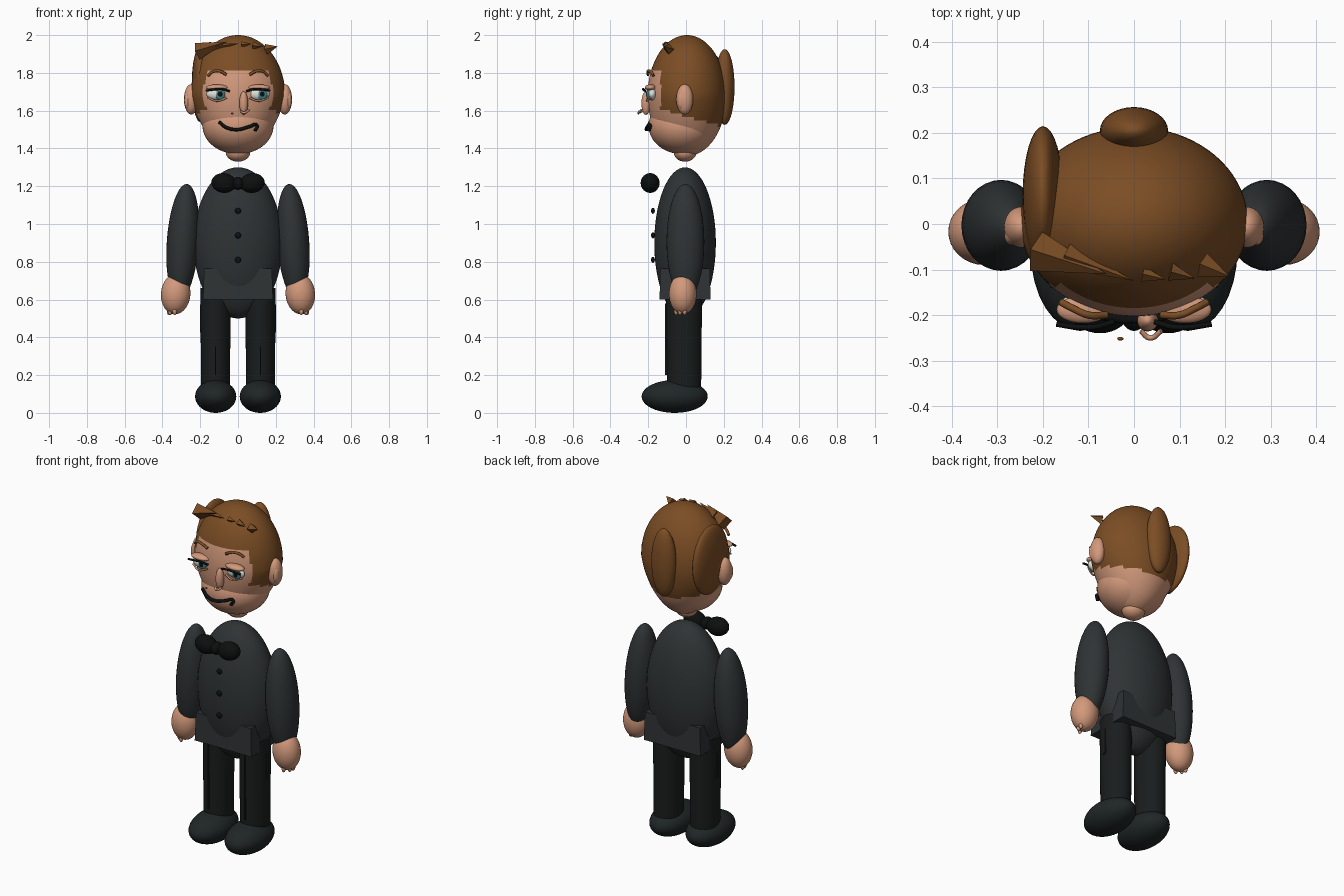
import bpy, bmesh, math
from mathutils import Matrix, Vector, Euler

if "Cube" in bpy.data.objects:
    bpy.data.objects.remove(bpy.data.objects["Cube"])


def material(name, r, g, b):
    m = bpy.data.materials.new(name)
    m.diffuse_color = (r, g, b, 1)
    m.use_nodes = True
    m.node_tree.nodes["Principled BSDF"].inputs["Base Color"].default_value = m.diffuse_color
    return m


SKIN = material("skin", .65, .32, .20)
HAIR = material("hair", .20, .075, .018)
SUIT = material("suit", .028, .033, .035)
TROUSER = material("trousers", .010, .012, .012)
SHOE = material("shoe", .014, .019, .019)
BLACK = material("black", .004, .005, .005)
WHITE = material("eye_white", .72, .75, .70)
TEAL = material("iris", .06, .24, .25)


def finish(name, bm, mat, smooth=True):
    me = bpy.data.meshes.new(name)
    for f in bm.faces:
        f.smooth = smooth
    bm.to_mesh(me)
    bm.free()
    me.materials.append(mat)
    ob = bpy.data.objects.new(name, me)
    bpy.context.collection.objects.link(ob)
    return ob


def ball(name, mat, loc, rad, rot=(0, 0, 0), seg=32):
    bm = bmesh.new()
    m = Matrix.LocRotScale(Vector(loc), Euler(rot), Vector(rad))
    bmesh.ops.create_uvsphere(bm, u_segments=seg, v_segments=seg // 2 + 4, radius=1, matrix=m)
    return finish(name, bm, mat)


def box(name, mat, loc, size, taper=1):
    bm = bmesh.new()
    bmesh.ops.create_cube(bm, size=1)
    for v in bm.verts:
        k = taper if v.co.z > 0 else 1
        v.co = Vector((v.co.x * size[0] * k, v.co.y * size[1] * k, v.co.z * size[2])) + Vector(loc)
    return finish(name, bm, mat, False)


def spike(name, mat, base, tip, r, sides=4):
    a, b = Vector(base), Vector(tip)
    d = b - a
    bm = bmesh.new()
    m = Matrix.Translation((a + b) / 2) @ d.to_track_quat('Z', 'Y').to_matrix().to_4x4()
    bmesh.ops.create_cone(bm, cap_ends=True, segments=sides, radius1=r, radius2=0,
                          depth=d.length, matrix=m)
    return finish(name, bm, mat, False)


def stroke(name, mat, pts, r):
    cu = bpy.data.curves.new(name, 'CURVE')
    cu.dimensions = '3D'
    cu.bevel_depth, cu.bevel_resolution, cu.use_fill_caps = r, 2, True
    sp = cu.splines.new('BEZIER')
    sp.bezier_points.add(len(pts) - 1)
    for p, c in zip(sp.bezier_points, pts):
        p.co = c
        p.handle_left_type = p.handle_right_type = 'AUTO'
    tmp = bpy.data.objects.new(name + "_path", cu)
    bpy.context.collection.objects.link(tmp)
    me = bpy.data.meshes.new_from_object(tmp.evaluated_get(bpy.context.evaluated_depsgraph_get()))
    bpy.data.objects.remove(tmp)
    me.materials.clear()
    me.materials.append(mat)
    ob = bpy.data.objects.new(name, me)
    bpy.context.collection.objects.link(ob)


# head: egg narrowing to the chin, hair region coloured per face
head = ball("head", SKIN, (0, 0.005, 1.68), (.25, .208, .32), seg=96)
head.data.materials.append(HAIR)
for v in head.data.vertices:
    if v.co.z < 1.68:
        v.co.x *= 1 - .25 * (1.68 - v.co.z) / .32
for p in head.data.polygons:
    c = p.center
    if c.z > 1.57 - .28 * c.y and (c.y > -.135 or c.z > 1.81):
        p.material_index = 1
ball("jaw", SKIN, (0, -.02, 1.52), (.188, .178, .15), seg=48)
ball("neck", SKIN, (0, -.005, 1.38), (.065, .06, .05))

# hair tufts and fringe
ball("back_hair_tuft", HAIR, (0, .205, 1.725), (.075, .052, .2))
ball("side_hair_tuft", HAIR, (-.2, .06, 1.74), (.045, .155, .2))
fringe = [((-.215, -.06, 1.915), (-.06, -.11, 1.965), .045),
          ((-.15, -.07, 1.935), (0, -.125, 1.955), .028),
          ((.02, -.11, 1.95), (.07, -.122, 1.955), .017),
          ((.08, -.105, 1.945), (.135, -.12, 1.94), .02),
          ((.15, -.09, 1.925), (.21, -.115, 1.94), .028)]
for i, (a, b, r) in enumerate(fringe):
    spike(f"fringe_spike_{i}", HAIR, a, b, r)

# face centre
ball("nose", SKIN, (.03, -.212, 1.64), (.023, .024, .062))
stroke("nose_tip", SKIN, [(.015, -.235, 1.595), (.035, -.25, 1.59), (.06, -.235, 1.605)], .006)
ball("mole", HAIR, (-.03, -.252, 1.585), (.007, .004, .005), seg=12)
stroke("mouth", BLACK, [(-.1, -.19, 1.54), (-.06, -.205, 1.51), (0, -.21, 1.5),
                        (.06, -.205, 1.515), (.1, -.19, 1.522), (.09, -.195, 1.493)], .009)

# jacket, hem, bow tie and buttons
ball("jacket_body", SUIT, (0, -.005, .9), (.235, .163, .4), seg=56)
box("jacket_hem", SUIT, (0, -.005, .683), (.37, .27, .165), .97)
ball("bow_knot", BLACK, (0, -.195, 1.215), (.03, .04, .035))
for i, z in enumerate((1.07, .94, .81)):
    ball(f"button_{i}", BLACK, (0, -.175, z), (.016, .01, .016), seg=16)

# everything paired left and right
for s, side in ((-1, "left"), (1, "right")):
    ball(f"{side}_ear", SKIN, (s * .248, -.007, 1.66), (.038, .045, .08))
    ball(f"{side}_inner_ear", SKIN, (s * .268, -.025, 1.655), (.017, .022, .045))
    # eye with both irises turned the same way
    ex, ix = s * .112, s * .112 + .017
    ball(f"{side}_eye", WHITE, (ex, -.18, 1.688), (.055, .026, .033))
    ball(f"{side}_iris", TEAL, (ix, -.198, 1.686), (.027, .012, .029), seg=20)
    ball(f"{side}_pupil", BLACK, (ix, -.207, 1.688), (.013, .006, .015), seg=16)
    ball(f"{side}_eyelid", SKIN, (ex, -.188, 1.722), (.058, .03, .017))
    stroke(f"{side}_lash", BLACK, [(s * .045, -.215, 1.703), (s * .085, -.226, 1.714),
                                   (s * .13, -.226, 1.712), (s * .17, -.22, 1.706)], .006)
    stroke(f"{side}_lower_lid", SKIN, [(s * .06, -.2, 1.668), (s * .11, -.208, 1.652),
                                       (s * .16, -.19, 1.668)], .005)
    stroke(f"{side}_eyebrow", HAIR, [(s * .06, -.2, 1.79), (s * .1, -.2, 1.81),
                                     (s * .135, -.185, 1.805), (s * .16, -.172, 1.785)], .008)
    # arm, hand and fingertips
    ball(f"{side}_arm", SUIT, (s * .292, -.003, .905), (.085, .1, .308), (0, s * -math.radians(4), 0))
    ball(f"{side}_hand", SKIN, (s * .33, -.017, .63), (.078, .073, .108), (0, s * -.08, 0))
    for j, (dx, dy) in enumerate(((.005, -.035), (.03, -.015), (.035, .01))):
        ball(f"{side}_fingertip_{j}", SKIN, (s * (.33 + dx), -.017 + dy, .54), (.012, .012, .022), seg=12)
    # bow loop
    ball(f"{side}_bow_loop", BLACK, (s * .075, -.19, 1.217), (.066, .05, .052), (0, s * -.12, 0))
    # trouser leg with front crease
    bm = bmesh.new()
    bmesh.ops.create_cone(bm, cap_ends=True, segments=40, radius1=1, radius2=1.06, depth=.56,
                          matrix=Matrix.LocRotScale(Vector((s * .119, -.01, .38)), None,
                                                    Vector((.076, .09, 1))))
    leg = finish(f"{side}_trouser_leg", bm, TROUSER)
    bpy.context.view_layer.objects.active = leg
    leg.select_set(True)
    bpy.ops.object.shade_smooth_by_angle(angle=math.radians(40))
    leg.select_set(False)
    box(f"{side}_trouser_crease", TROUSER, (s * .119, -.104, .39), (.006, .012, .38))
    box(f"{side}_trouser_side_seam", TROUSER, (s * .197, -.01, .5), (.008, .02, .15))
    ball(f"{side}_shoe", SHOE, (s * .118, -.06, .087), (.109, .175, .087))
